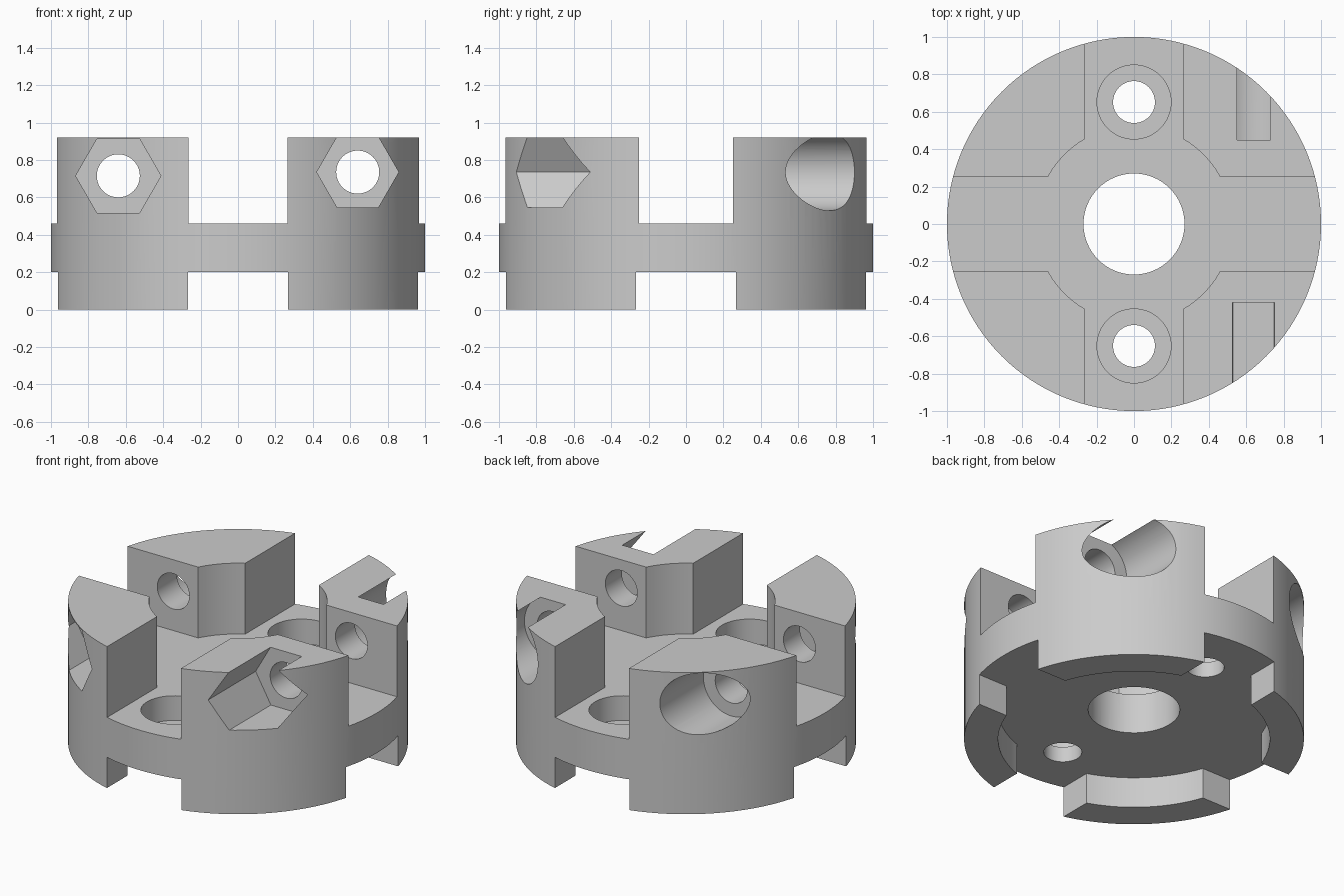
import bpy
import math
from mathutils import Matrix

cube = bpy.data.objects.get("Cube")
if cube:
    bpy.data.objects.remove(cube, do_unlink=True)

TOP = 0.92                          # top of the posts
DISC_LOW, DISC_HIGH = 0.2, 0.46     # flange between feet and posts
BOLT_X = 0.64

grey = bpy.data.materials.new("plain grey")
grey.use_nodes = True
colour = (0.6, 0.6, 0.6, 1)
grey.diffuse_color = colour
grey.node_tree.nodes["Principled BSDF"].inputs["Base Color"].default_value = colour


def upright(name, radius, low, high, x=0, y=0, sides=64):
    """Vertical cylinder between two heights."""
    bpy.ops.mesh.primitive_cylinder_add(vertices=sides, radius=radius, depth=high - low,
                                        location=(x, y, (low + high) / 2))
    ob = bpy.context.object
    ob.name = name
    return ob


def along_y(name, radius, y0, y1, x, z, sides=64):
    """Prism or cylinder lying along y, with a corner pointing to +x."""
    ob = upright(name, radius, min(y0, y1), max(y0, y1), sides=sides)
    turn = Matrix.Rotation(math.pi / 2, 4, 'Z') if sides == 6 else Matrix()
    ob.data.transform(Matrix.Rotation(math.pi / 2, 4, 'X') @ turn)
    ob.location = (x, (y0 + y1) / 2, z)
    return ob


def box(name, sx, sy, low, high):
    bpy.ops.mesh.primitive_cube_add(size=1, location=(0, 0, (low + high) / 2))
    ob = bpy.context.object
    ob.name = name
    ob.scale = (sx, sy, high - low)
    return ob


def cut(body, cutter):
    """Subtract the cutter from the body and discard it."""
    mod = body.modifiers.new(cutter.name, 'BOOLEAN')
    mod.operation = 'DIFFERENCE'
    mod.solver = 'EXACT'
    mod.object = cutter
    cutter.hide_render = True
    bpy.context.view_layer.update()
    bpy.ops.object.select_all(action='DESELECT')
    body.select_set(True)
    bpy.context.view_layer.objects.active = body
    bpy.ops.object.modifier_apply(modifier=mod.name)
    bpy.data.objects.remove(cutter, do_unlink=True)


# Full round blank
body = upright("clamp_hub", 1, 0, TOP, sides=128)
body.data.materials.append(grey)

# Cross channels and round pocket that leave four posts on top
cut(body, box("upper_channel_y", 0.53, 3, DISC_HIGH, 1.2))
cut(body, box("upper_channel_x", 3, 0.5, DISC_HIGH, 1.2))
cut(body, upright("upper_pocket", 0.525, DISC_HIGH, 1.2))

# Cross channels and round recess that leave four feet below
cut(body, box("lower_channel_y", 0.536, 3, -0.3, DISC_LOW))
cut(body, box("lower_channel_x", 3, 0.536, -0.3, DISC_LOW))
cut(body, upright("lower_recess", 0.8, -0.3, DISC_LOW, sides=96))

# Centre bore and the two counterbored mounting holes
cut(body, upright("centre_bore", 0.27, -0.1, 1.1))
for y in (-0.652, 0.652):
    cut(body, upright("mounting_hole", 0.112, -0.1, 1.1, y=y))
    cut(body, upright("counterbore", 0.198, 0.3, 1.1, y=y))

# Clamp bolts: through hole, hexagonal nut pocket in front, round head pocket behind
for x, z, nut, head in ((-BOLT_X, 0.715, 0.228, 0.2), (BOLT_X, 0.735, 0.219, 0.206)):
    cut(body, along_y("bolt_hole", 0.115, -1.2, 1.2, x, z))
    cut(body, along_y("nut_pocket", nut, -1.2, -0.42, x, z, sides=6))
    cut(body, along_y("head_pocket", head, 0.45, 1.2, x, z))

bpy.ops.object.select_all(action='DESELECT')
body.select_set(True)
bpy.context.view_layer.objects.active = body
bpy.ops.object.shade_smooth_by_angle(angle=math.radians(20))
